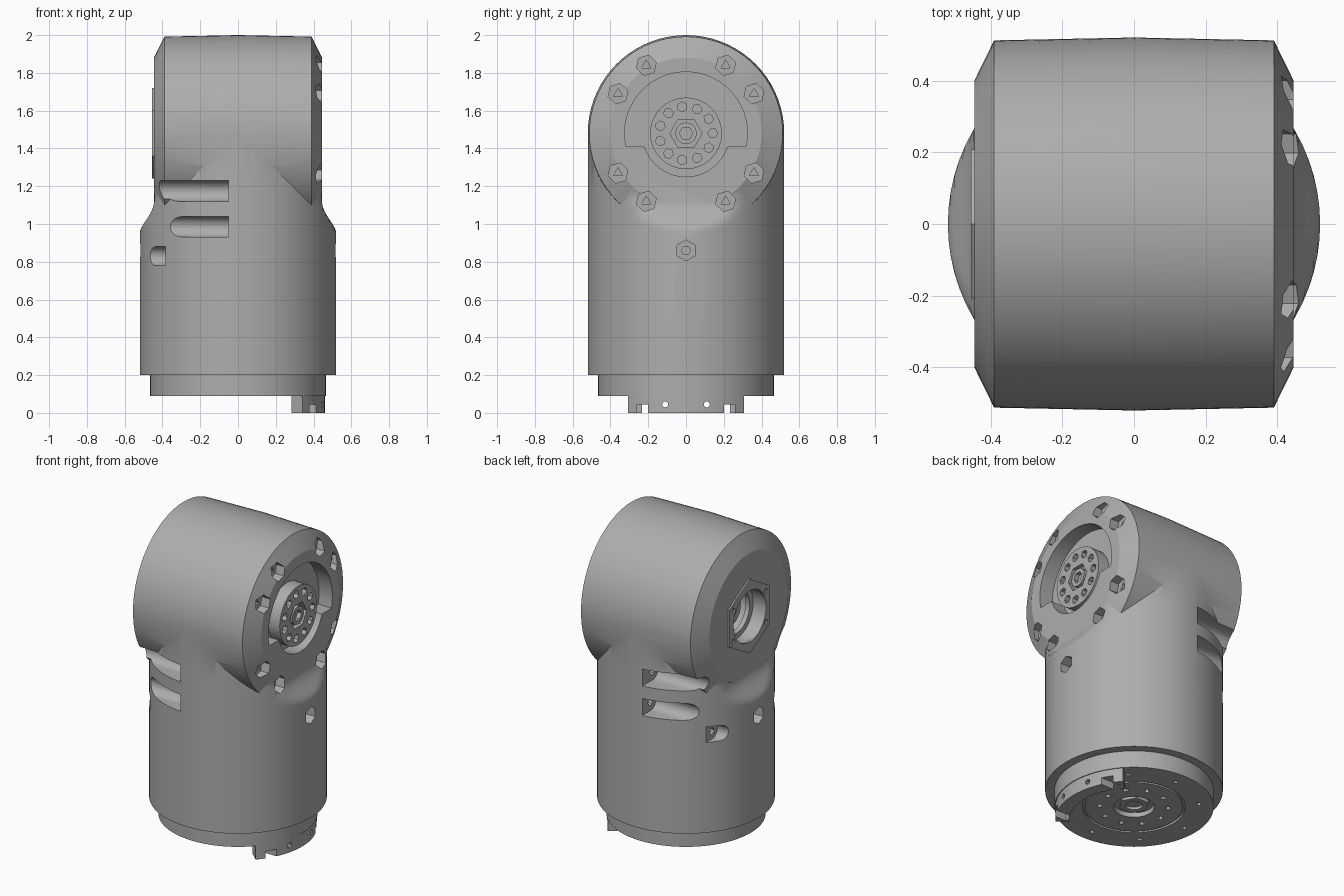
import bpy, bmesh, math
from math import sin, cos, pi, radians

if "Cube" in bpy.data.objects:
    bpy.data.objects.remove(bpy.data.objects["Cube"])

grey = bpy.data.materials.new("housing_grey")
grey.use_nodes = True
COLOR = (0.42, 0.42, 0.42, 1)
grey.diffuse_color = COLOR
grey.node_tree.nodes["Principled BSDF"].inputs["Base Color"].default_value = COLOR

AXIS_Z = 1.48   # height of the horizontal joint axis
R = 0.52        # main housing radius


def make(name, bm):
    bmesh.ops.recalc_face_normals(bm, faces=bm.faces)
    mesh = bpy.data.meshes.new(name)
    bm.to_mesh(mesh)
    bm.free()
    mesh.materials.append(grey)
    obj = bpy.data.objects.new(name, mesh)
    bpy.context.collection.objects.link(obj)
    return obj


def ngon(u, v, r, n, turn=0.0):
    return [(u + r * cos(turn + 2 * pi * i / n), v + r * sin(turn + 2 * pi * i / n)) for i in range(n)]


def arc(u, v, r, a, b, n):
    return [(u + r * cos(radians(a + (b - a) * i / n)), v + r * sin(radians(a + (b - a) * i / n)))
            for i in range(n + 1)]


def bolt_circle(u, v, r, count, size, sides=6):
    return [ngon(u + r * cos(t), v + r * sin(t), size, sides, t)
            for t in (2 * pi * i / count for i in range(count))]


def prisms(name, outlines, axis, a, b):
    """Extrude outlines along axis: x uses (y, z) points, z uses (x, y) points."""
    bm = bmesh.new()
    place = (lambda p, h: (h, *p)) if axis == "x" else (lambda p, h: (*p, h))
    for pts in outlines:
        loft(bm, [[place(p, h) for p in pts] for h in (a, b)])
    return make(name, bm)


def loft(bm, rings):
    rows = [[bm.verts.new(p) for p in ring] for ring in rings]
    for low, high in zip(rows, rows[1:]):
        for i in range(len(low)):
            j = (i + 1) % len(low)
            bm.faces.new((low[i], low[j], high[j], high[i]))
    bm.faces.new(rows[0])
    bm.faces.new(rows[-1])


def boolean(obj, other, operation="DIFFERENCE"):
    mod = obj.modifiers.new("bool", "BOOLEAN")
    mod.operation, mod.solver, mod.object = operation, "EXACT", other
    bpy.context.view_layer.objects.active = obj
    bpy.ops.object.modifier_apply(modifier=mod.name)
    bpy.data.objects.remove(other)


def cut(obj, outlines, axis, a, b):
    boolean(obj, prisms("cutter", outlines, axis, a, b))


# Horizontal joint head: chamfered barrel turned around the x axis
bm = bmesh.new()
barrel = [(-0.445, 0.40), (-0.39, 0.512), (0, R), (0.39, 0.512), (0.445, 0.40)]
loft(bm, [[(x, *p) for p in ngon(0, AXIS_Z, r, 72)] for x, r in barrel])
housing = make("housing", bm)

# Vertical tower: round below, flattened on both sides towards the head
bm = bmesh.new()
levels = [(0.2, R), (0.96, R), (0.98, 0.512), (1.0, 0.5), (1.03, 0.48), (1.06, 0.462),
          (1.09, 0.449), (1.13, 0.442), (1.2, 0.44), (AXIS_Z, 0.44)]
loft(bm, [[(max(-lim, min(lim, x)), y, z) for x, y in ngon(0, 0, R - 0.001, 72)]
          for z, lim in levels])
boolean(housing, make("tower", bm), "UNION")

# Output recess on the left face: large upper arc stepping in to a small lower arc
recess = arc(0, AXIS_Z, 0.325, -12.5, 192.5, 32) + arc(0, AXIS_Z, 0.23, 198, 342, 20)
cut(housing, [recess], "x", 0.35, 0.6)

# Bolt pockets around the recess, each with a smaller three-sided socket
spots = [(s * y, AXIS_Z + t * z) for y, z in ((0.21, 0.36), (0.36, 0.21))
         for s in (-1, 1) for t in (-1, 1)]
cut(housing, [ngon(y, z, 0.055, 6, 0.3) for y, z in spots], "x", 0.385, 0.6)
cut(housing, [ngon(y, z, 0.028, 3, pi / 2) for y, z in spots], "x", 0.34, 0.39)

# Lower side pockets, both sides
for s in (-1, 1):
    cut(housing, [ngon(0, 0.86, 0.055, 6, pi / 6)], "x", s * 0.45, s * 0.6)
    cut(housing, [ngon(0, 0.86, 0.025, 6)], "x", s * 0.41, s * 0.46)


# Driver slots: round-bottomed troughs open to the front and back
def trough(y, z, r, s):
    bottom = arc(y, z, r, 90, 270, 8)
    return [(s * u, v) for u, v in bottom + [(0.7, z - r), (0.7, z + r)]]


for y, z, r, end in ((0.41, 1.175, 0.055, -0.05), (0.43, 0.985, 0.055, -0.05),
                     (0.28, 0.83, 0.05, -0.385)):
    cut(housing, [trough(y, z, r, s) for s in (-1, 1)], "x", -0.7, end)
    cut(housing, [ngon(s * (y + 0.005), z, 0.022, 8) for s in (-1, 1)], "x", end - 0.01, end + 0.05)

# Bearing bore on the right face
cut(housing, [ngon(0, AXIS_Z, 0.17, 32)], "x", -0.6, -0.2)

# Flange around the bore with four screw holes
flange = prisms("bore_flange", [ngon(0, AXIS_Z, 0.24, 6, pi / 2)], "x", -0.455, -0.44)
cut(flange, [ngon(0, AXIS_Z, 0.165, 32)], "x", -0.6, -0.3)
cut(flange, [ngon(s * 0.165, AXIS_Z + t * 0.1, 0.016, 8) for s in (-1, 1) for t in (-1, 1)],
    "x", -0.6, -0.3)

# Bearing ring and shaft inside the bore
bearing = prisms("bearing_ring", [ngon(0, AXIS_Z, 0.172, 32)], "x", -0.36, -0.33)
cut(bearing, [ngon(0, AXIS_Z, 0.135, 32)], "x", -0.5, -0.2)
shaft = prisms("inner_shaft", [arc(0, AXIS_Z, 0.1, 30, 330, 20) + arc(0, AXIS_Z, 0.06, 330, 30, 14)],
               "x", -0.32, -0.19)

# Output hub in the recess
hub = prisms("output_hub", [ngon(0, AXIS_Z, 0.19, 32)], "x", 0.34, 0.43)
cut(hub, bolt_circle(0, AXIS_Z, 0.142, 11, 0.026), "x", 0.38, 0.6)
cut(hub, [ngon(0, AXIS_Z, 0.085, 6)], "x", 0.4, 0.6)
hub_nut = prisms("hub_nut", [ngon(0, AXIS_Z, 0.058, 12)], "x", 0.39, 0.428)
cut(hub_nut, [ngon(0, AXIS_Z, 0.036, 6)], "x", 0.4, 0.6)

# Base flange with groove, bolt holes and centre bore underneath
base = prisms("base_flange", [ngon(0, 0, 0.465, 72)], "z", 0.09, 0.21)
groove = prisms("groove_cutter", [ngon(0, 0, 0.3, 48)], "z", 0.05, 0.105)
cut(groove, [ngon(0, 0, 0.285, 48)], "z", 0, 0.2)
boolean(base, groove)
cut(base, bolt_circle(0, 0, 0.2, 10, 0.018) + bolt_circle(0, 0, 0.38, 8, 0.016), "z", 0.05, 0.14)
cut(base, [ngon(0, 0, 0.12, 24)], "z", 0.05, 0.12)
base_nut = prisms("base_nut", [ngon(0, 0, 0.09, 6)], "z", 0.1, 0.13)
cut(base_nut, [ngon(0, 0, 0.05, 16)], "z", 0.05, 0.118)

# Curved locating lug below the flange, notched near its ends and drilled
lug = prisms("base_lug", [arc(0, 0, 0.46, -42, 42, 20) + arc(0, 0, 0.38, 42, -42, 20)], "z", 0, 0.095)
notches = [[(x, s * y) for x, y in ((0.3, 0.2), (0.5, 0.2), (0.5, 0.26), (0.3, 0.26))] for s in (-1, 1)]
cut(lug, notches, "z", -0.1, 0.045)
cut(lug, [ngon(s * 0.11, 0.045, 0.016, 10) for s in (-1, 1)], "x", 0.2, 0.6)

# Smooth round surfaces, keep machined edges crisp
parts = [housing, flange, bearing, shaft, hub, hub_nut, base, base_nut, lug]
for part in parts:
    bpy.ops.object.select_all(action="DESELECT")
    part.select_set(True)
    bpy.context.view_layer.objects.active = part
    bpy.ops.object.shade_smooth_by_angle(angle=radians(25))
